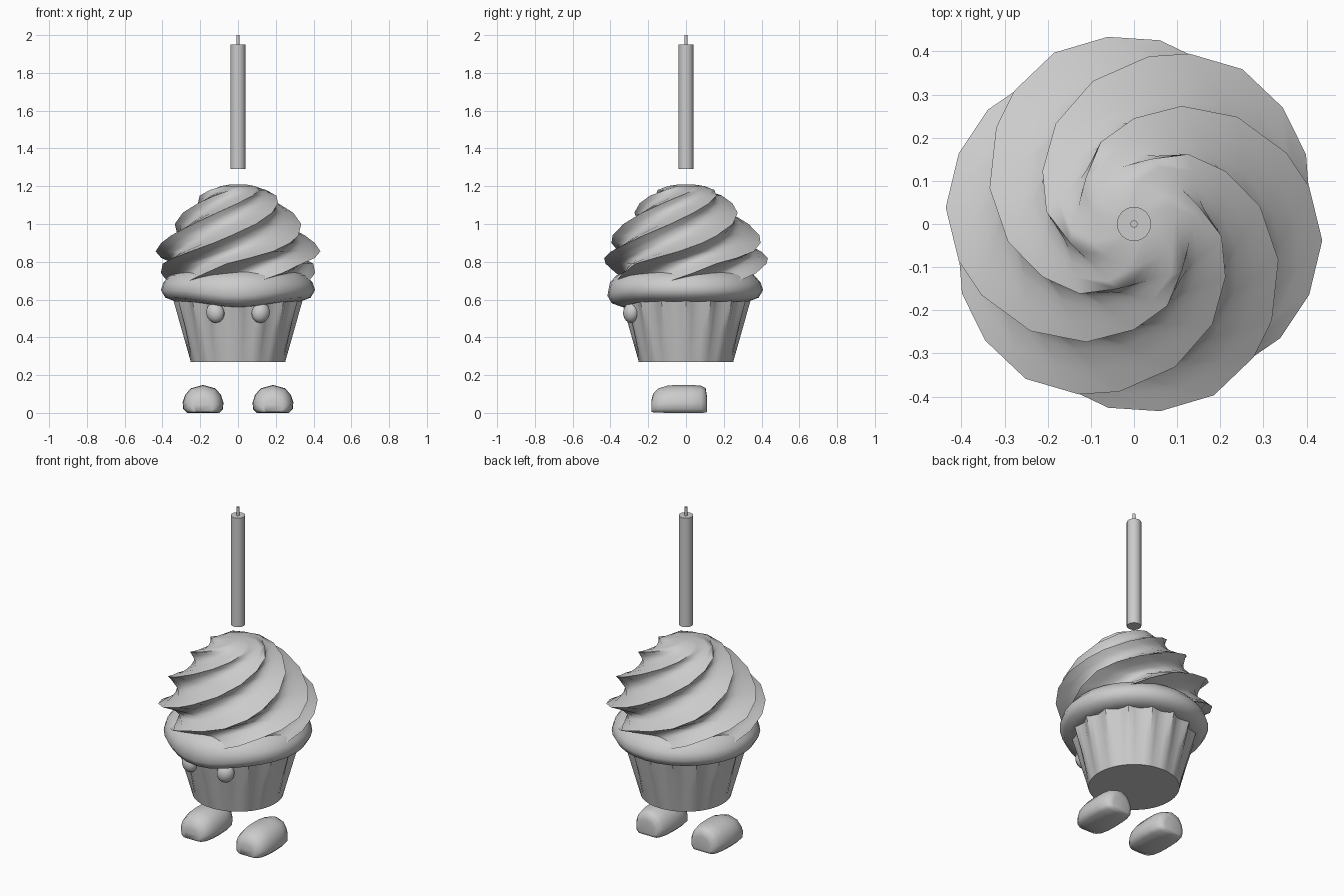
import bpy, bmesh, math
from math import sin, cos, pi, radians

if "Cube" in bpy.data.objects:
    bpy.data.objects.remove(bpy.data.objects["Cube"])


def loft(name, rings, angle=50):
    """Skin a list of closed rings and cap both ends."""
    bm = bmesh.new()
    vr = [[bm.verts.new(p) for p in ring] for ring in rings]
    n = len(rings[0])
    for a, b in zip(vr, vr[1:]):
        for i in range(n):
            j = (i + 1) % n
            bm.faces.new((a[i], a[j], b[j], b[i]))
    bm.faces.new(vr[0][::-1])
    bm.faces.new(vr[-1])
    bmesh.ops.recalc_face_normals(bm, faces=bm.faces)
    me = bpy.data.meshes.new(name)
    bm.to_mesh(me)
    bm.free()
    ob = bpy.data.objects.new(name, me)
    bpy.context.collection.objects.link(ob)
    bpy.ops.object.select_all(action='DESELECT')
    ob.select_set(True)
    bpy.context.view_layer.objects.active = ob
    bpy.ops.object.shade_smooth_by_angle(angle=radians(angle))
    return ob


def lathe(name, profile, n, angle=50):
    return loft(name, [[(r * cos(2 * pi * i / n), r * sin(2 * pi * i / n), z)
                        for i in range(n)] for r, z in profile], angle)


# Candle and wick
lathe("candle", [(0.04, 1.29), (0.04, 1.95)], 16)
lathe("wick", [(0.009, 1.94), (0.009, 2.0)], 8)

# Frosting swirl: twisted six-pointed star; z, ridge radius, ridge angle
layers = [(0.70, 0.385, -12), (0.74, 0.41, 5), (0.79, 0.43, 22),
          (0.82, 0.438, 38), (0.855, 0.438, 55), (0.90, 0.415, 72),
          (0.94, 0.39, 85), (1.00, 0.345, 106), (1.06, 0.295, 128),
          (1.11, 0.245, 150), (1.15, 0.205, 172), (1.18, 0.155, 196),
          (1.20, 0.10, 215), (1.21, 0.04, 230)]
lobe = [1.0, 0.88, 0.81, 0.79, 0.82, 0.90]     # ridge to ridge
rings = []
for z, r, tw in layers:
    fade = min(1, (1.23 - z) / 0.08)
    ring = []
    for i in range(36):
        a = radians(tw + i * 10)
        q = r * (1 - (1 - lobe[i % 6]) * fade)
        ring.append((q * cos(a), q * sin(a), z))
    rings.append(ring)
loft("frosting_swirl", rings, 60)

# Frosting brim, sagging a little at the front
profile = [(0.26, 0.60), (0.33, 0.59), (0.385, 0.61), (0.408, 0.65),
           (0.395, 0.69), (0.36, 0.73), (0.28, 0.76)]
rings = []
for r, z in profile:
    ring = []
    for i in range(32):
        a = 2 * pi * i / 32
        sag = max(0, -sin(a)) ** 6
        ring.append((r * cos(a), r * sin(a) * (1 + 0.02 * sag),
                     z - 0.03 * sag * (z < 0.68)))
    rings.append(ring)
loft("frosting_brim", rings, 80)

# Pleated wrapper, folds fading towards the base
rings = []
for r, z, d in [(0.25, 0.27, 0.0), (0.29, 0.44, 0.008), (0.33, 0.61, 0.016)]:
    rings.append([((r + d * cos(pi * i / 2)) * cos(2 * pi * i / 64),
                   (r + d * cos(pi * i / 2)) * sin(2 * pi * i / 64), z)
                  for i in range(64)])
loft("wrapper", rings, 40)

# Foot section (x, z) and its scaling along y
section = [(-0.085, 0.0), (0.085, 0.0), (0.105, 0.02), (0.108, 0.055),
           (0.095, 0.095), (0.065, 0.13), (0.0, 0.148), (-0.065, 0.13),
           (-0.095, 0.095), (-0.108, 0.055), (-0.105, 0.02)]
steps = [(-0.183, 0.45, 0.4), (-0.175, 0.68, 0.65), (-0.145, 0.88, 0.87),
         (-0.095, 0.98, 0.98), (-0.04, 1, 1), (0.03, 0.97, 1),
         (0.08, 0.85, 0.97), (0.104, 0.70, 0.88), (0.11, 0.5, 0.6)]
for side, s in (("left", 1), ("right", -1)):
    loft(side + "_foot", [[(s * 0.185 + x * sx, y, 0.01 * (1 - sz) + z * sz)
                           for x, z in section] for y, sx, sz in steps], 60)
    # Eye
    bpy.ops.mesh.primitive_uv_sphere_add(segments=16, ring_count=10, radius=1,
                                         location=(s * 0.12, -0.29, 0.53))
    eye = bpy.context.object
    eye.name = side + "_eye"
    eye.scale = (0.049, 0.042, 0.054)
    eye.rotation_euler = (0, s * 0.3, s * 0.35)
    bpy.ops.object.shade_smooth()
